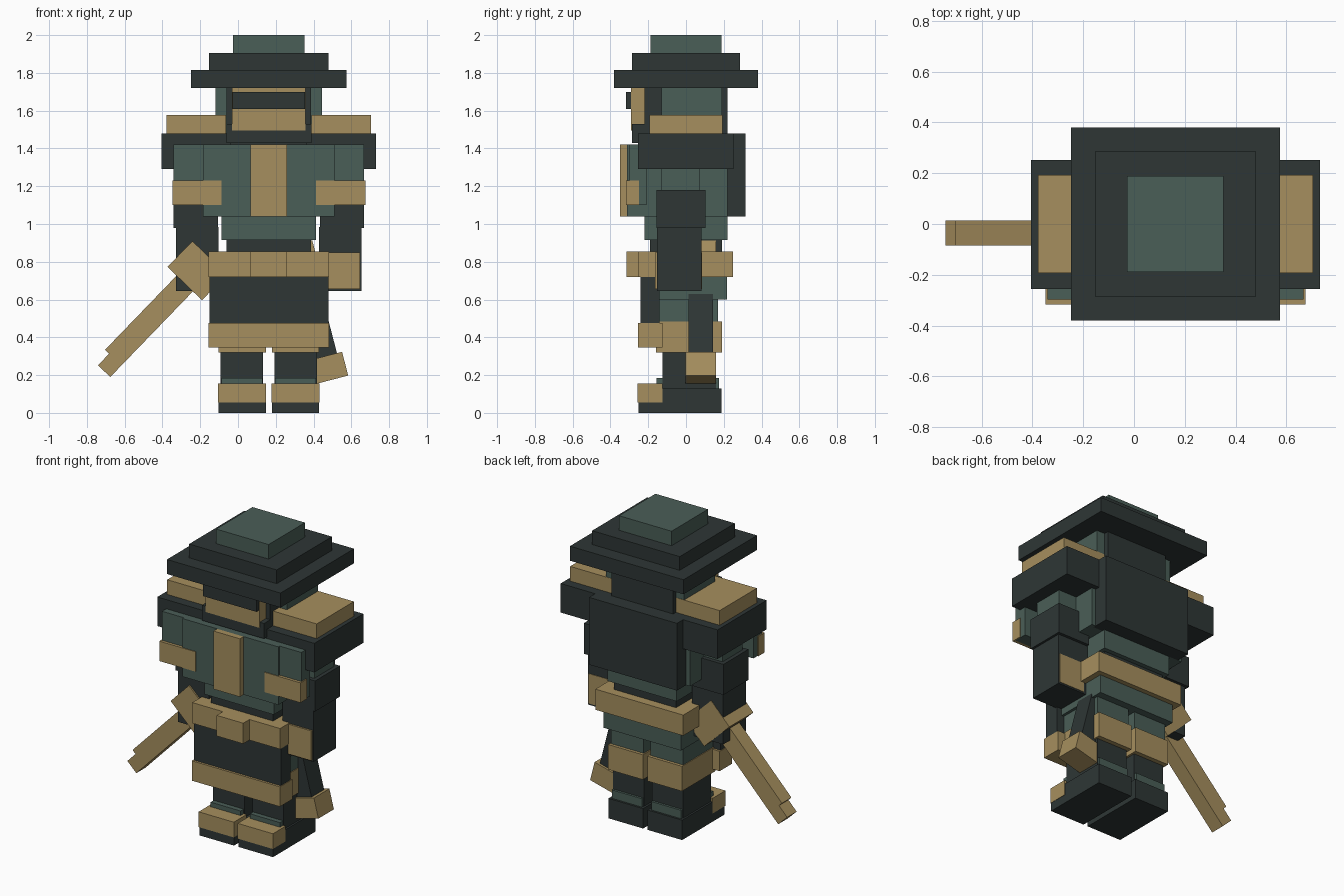
import bpy, math
from mathutils import Matrix, Vector

CX = 0.163  # centre plane of the figure


def material(name, rgb):
    m = bpy.data.materials.new(name)
    lin = [((c / 255 + 0.055) / 1.055) ** 2.4 for c in rgb]
    m.diffuse_color = (*lin, 1)
    return m


DARK = material("charcoal", (46, 54, 53))
GREEN = material("grey_green", (74, 94, 87))
TAN = material("tan", (166, 143, 94))


def box(name, mat, x, y, z, matrix=Matrix()):
    """Axis-aligned block from ranges, optionally moved by a matrix."""
    verts = [matrix @ Vector((a, b, c)) for a in x for b in y for c in z]
    faces = [(0, 1, 3, 2), (4, 6, 7, 5), (0, 4, 5, 1), (2, 3, 7, 6), (0, 2, 6, 4), (1, 5, 7, 3)]
    me = bpy.data.meshes.new(name)
    me.from_pydata(verts, [], faces)
    me.materials.append(mat)
    ob = bpy.data.objects.new(name, me)
    bpy.context.collection.objects.link(ob)
    return ob


def mid(name, mat, half, y, z):
    """Block centred on the figure."""
    box(name, mat, (CX - half, CX + half), y, z)


def pair(name, mat, inner, outer, y, z):
    """Two blocks mirrored about the figure's centre plane."""
    box("right_" + name, mat, (CX + inner, CX + outer), y, z)
    box("left_" + name, mat, (CX - outer, CX - inner), y, z)


# Hat
mid("hat_brim", DARK, 0.411, (-0.38, 0.38), (1.72, 1.815))
mid("hat_band", DARK, 0.317, (-0.285, 0.285), (1.815, 1.905))
mid("hat_crown", GREEN, 0.19, (-0.188, 0.188), (1.905, 2.0))

# Head and face
mid("head", DARK, 0.224, (-0.22, 0.22), (1.42, 1.72))
pair("head_side", GREEN, 0.2, 0.283, (-0.13, 0.19), (1.43, 1.72))
mid("chin_guard", DARK, 0.225, (-0.285, -0.22), (1.43, 1.53))
mid("face_plate", TAN, 0.194, (-0.29, -0.2), (1.495, 1.72))
mid("visor", DARK, 0.192, (-0.318, -0.28), (1.61, 1.70))

# Torso
mid("chest", GREEN, 0.347, (-0.22, 0.22), (1.04, 1.43))
mid("chest_panel", GREEN, 0.347, (-0.312, -0.2), (1.04, 1.42))
mid("chest_strip", TAN, 0.096, (-0.35, -0.3), (1.04, 1.42))
mid("belly", GREEN, 0.25, (-0.22, 0.22), (0.915, 1.04))
mid("waist", DARK, 0.224, (-0.19, 0.19), (0.8, 0.915))
mid("backpack", DARK, 0.318, (0.2, 0.315), (1.04, 1.48))
pair("chest_flap", GREEN, 0.34, 0.504, (-0.298, -0.21), (1.1, 1.42))
pair("chest_pouch", TAN, 0.25, 0.511, (-0.317, -0.25), (1.1, 1.23))

# Shoulders and arms
pair("shoulder_guard", DARK, 0.2, 0.568, (-0.255, 0.252), (1.29, 1.48))
pair("shoulder_pad", TAN, 0.226, 0.541, (-0.192, 0.192), (1.48, 1.576))
pair("upper_arm", GREEN, 0.3, 0.48, (-0.13, 0.075), (1.15, 1.3))
pair("elbow", DARK, 0.27, 0.505, (-0.157, 0.102), (0.98, 1.18))
pair("forearm", DARK, 0.265, 0.49, (-0.153, 0.083), (0.645, 0.985))
box("hip_pouch", TAN, (0.46, 0.645), (-0.165, 0.086), (0.655, 0.85))

# Belt, hips and apron
mid("belt", TAN, 0.318, (-0.252, 0.25), (0.72, 0.855))
mid("belt_pouch", TAN, 0.096, (-0.316, -0.24), (0.72, 0.855))
mid("hips", GREEN, 0.28, (-0.145, 0.218), (0.6, 0.73))
mid("apron", DARK, 0.315, (-0.24, -0.14), (0.475, 0.72))
mid("apron_hem", TAN, 0.319, (-0.255, -0.125), (0.345, 0.475))

# Legs and feet
pair("thigh", GREEN, 0.024, 0.262, (-0.14, 0.17), (0.47, 0.61))
pair("knee_band", TAN, 0.016, 0.267, (-0.158, 0.19), (0.32, 0.483))
pair("shin", DARK, 0.03, 0.255, (-0.125, 0.16), (0.12, 0.33))
pair("ankle_cuff", GREEN, 0.034, 0.251, (-0.157, 0.175), (0.12, 0.185))
pair("foot", DARK, 0.016, 0.267, (-0.252, 0.188), (0, 0.13))
pair("toe_cap", TAN, 0.014, 0.269, (-0.256, -0.125), (0.055, 0.155))

# Sword in the left hand: local -z runs along the blade
sword = Matrix.Translation((-0.216, -0.037, 0.753)) @ Matrix.Rotation(math.radians(44), 4, 'Y')
box("sword_guard", TAN, (-0.127, 0.127), (-0.126, 0.122), (-0.095, 0.095), sword)
box("sword_blade", TAN, (-0.06, 0.06), (-0.048, 0.05), (-0.64, -0.09), sword)
box("sword_tip", TAN, (-0.03, 0.06), (-0.048, 0.05), (-0.725, -0.64), sword)

# Scabbard hanging at the right hip
sheath = Matrix.Translation((0.48, 0.078, 0.238)) @ Matrix.Rotation(math.radians(-14.5), 4, 'Y')
box("scabbard", DARK, (-0.062, 0.062), (-0.066, 0.064), (0.0, 0.6), sheath)
box("scabbard_tip", TAN, (-0.09, 0.09), (-0.08, 0.08), (-0.065, 0.065), sheath)
box("scabbard_cap", TAN, (-0.085, 0.085), (-0.08, 0.08), (0.54, 0.675), sheath)
